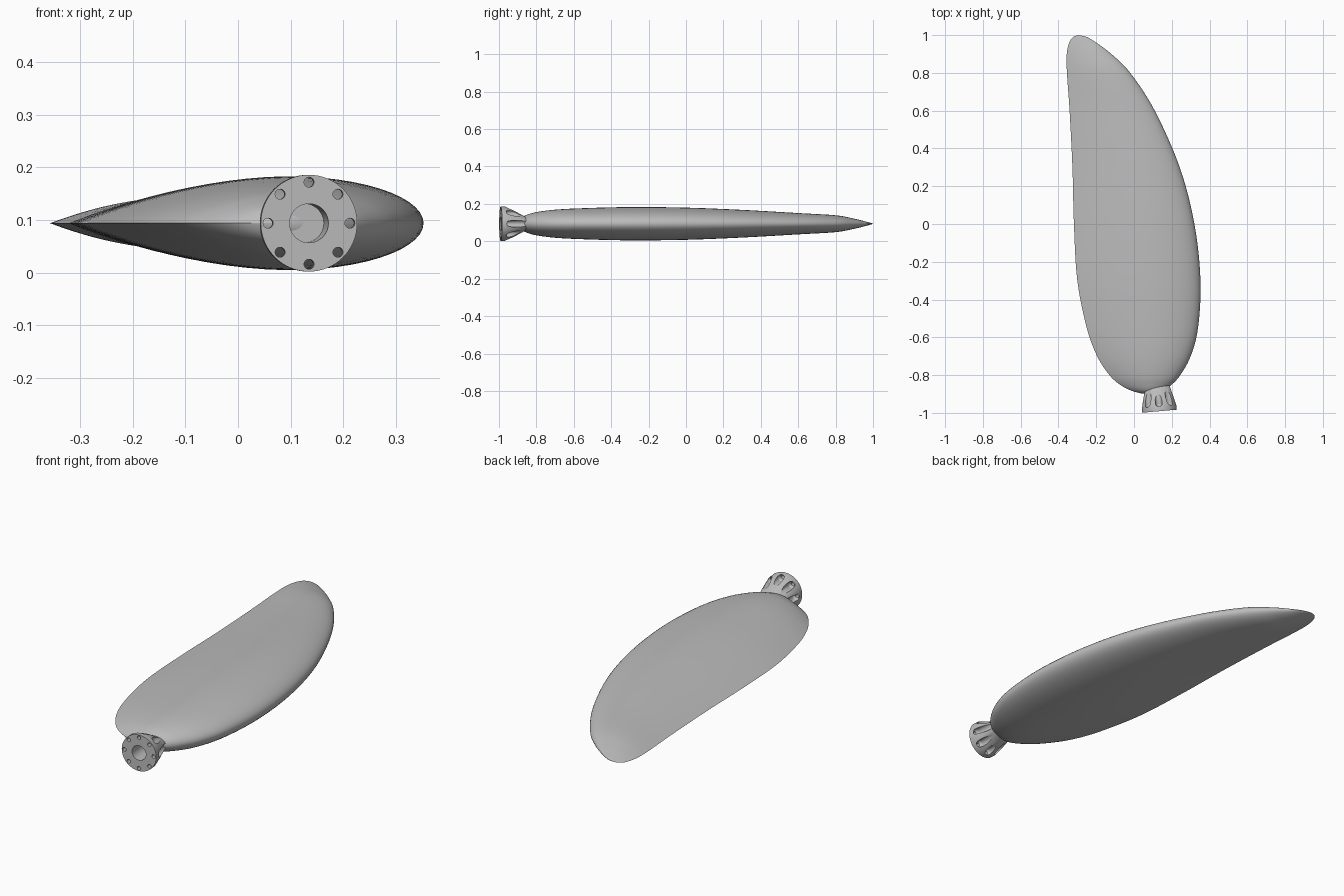
import bpy, bmesh
from math import sin, cos, pi, sqrt, radians
from mathutils import Matrix, Vector

cube = bpy.data.objects.get("Cube")
if cube:
    bpy.data.objects.remove(cube, do_unlink=True)

MID_Z = 0.094      # height of the symmetry plane

grey = bpy.data.materials.new("plain grey")
grey.use_nodes = True
grey.diffuse_color = (0.5, 0.5, 0.5, 1)
grey.node_tree.nodes["Principled BSDF"].inputs["Base Color"].default_value = grey.diffuse_color


def loft(bm, rings):
    """Skin a list of equal closed rings and cap both ends."""
    loops = [[bm.verts.new(p) for p in ring] for ring in rings]
    count = len(loops[0])
    for low, high in zip(loops, loops[1:]):
        for i in range(count):
            j = (i + 1) % count
            bm.faces.new((low[i], low[j], high[j], high[i]))
    bm.faces.new(loops[0][::-1])
    bm.faces.new(loops[-1])


def ellipse(height, rx, ry, count, offset=(0, 0)):
    angles = [2 * pi * i / count for i in range(count)]
    return [(offset[0] + rx * cos(a), offset[1] + ry * sin(a), height) for a in angles]


def finish(bm, name):
    bmesh.ops.remove_doubles(bm, verts=bm.verts, dist=0.00005)
    bmesh.ops.recalc_face_normals(bm, faces=bm.faces)
    mesh = bpy.data.meshes.new(name)
    bm.to_mesh(mesh)
    bm.free()
    mesh.materials.append(grey)
    obj = bpy.data.objects.new(name, mesh)
    bpy.context.collection.objects.link(obj)
    return obj


def smooth(obj, degrees):
    bpy.ops.object.select_all(action="DESELECT")
    obj.select_set(True)
    bpy.context.view_layer.objects.active = obj
    bpy.ops.object.shade_smooth_by_angle(angle=radians(degrees))


def catmull(a, b, c, d, t):
    return [0.5 * (2 * q + (r - p) * t + (2 * p - 5 * q + 4 * r - s) * t * t
                   + (3 * q - p - 3 * r + s) * t ** 3) for p, q, r, s in zip(a, b, c, d)]


# Blade stations: span position, trailing edge, leading edge, half thickness
stations = [
    (-.90, .07, .07, 0), (-.895, .03, .11, .016), (-.88, -.02, .155, .034),
    (-.85, -.075, .2, .048), (-.8, -.13, .245, .062), (-.7, -.195, .3, .075),
    (-.55, -.25, .339, .083), (-.3, -.3, .352, .089), (0, -.318, .32, .086),
    (.3, -.326, .242, .074), (.6, -.341, .11, .057), (.8, -.355, -.02, .045),
    (.9, -.356, -.12, .027), (.96, -.343, -.2, .012), (.99, -.322, -.25, .004),
    (1, -.295, -.295, 0)]


# Blade section: elliptical nose, tapering tail
def thickness(t, peak=0.39):
    if t < peak:
        return sqrt(max(0, 1 - ((peak - t) / peak) ** 2))
    return 1 - ((t - peak) / (1 - peak)) ** 1.8


HALF, STEPS = 30, 6
chord = [(1 - cos(pi * i / HALF)) / 2 for i in range(HALF + 1)]
around = [(t, 1) for t in chord] + [(t, -1) for t in chord[-2:0:-1]]
rings = []
for i in range(len(stations) - 1):
    a, b = stations[max(i - 1, 0)], stations[i]
    c, d = stations[i + 1], stations[min(i + 2, len(stations) - 1)]
    for k in range(STEPS + (i == len(stations) - 2)):
        y, back, front, half = catmull(a, b, c, d, k / STEPS)
        rings.append([(front + (back - front) * t, y,
                       MID_Z + side * max(half, 0) * thickness(t)) for t, side in around])
bm = bmesh.new()
# The end rings collapse to points
for ring in (rings[0], rings[-1]):
    centre = sum((Vector(p) for p in ring), Vector()) / len(ring)
    ring[:] = [centre + (Vector(p) - centre) * 0.05 for p in ring]
loft(bm, rings)
blade = finish(bm, "blade")
smooth(blade, 40)

# Mounting hub: round flange blending to a flat oval neck
bm = bmesh.new()
loft(bm, [ellipse(h, rx, ry, 64) for h, rx, ry in (
    (0, .092, .092), (.022, .092, .092), (.06, .085, .076), (.13, .07, .038), (.145, .067, .033))])
hub = finish(bm, "mounting_hub")

# Cutter: central bore, and bolt holes that open into round-ended pockets
BOLT, POCKET, FLOOR = 0.0095, 0.018, 0.02
bm = bmesh.new()
loft(bm, [ellipse(h, .037, .037, 40) for h in (-.02, .1)])
profile = [(-FLOOR, BOLT)]
start = sqrt(POCKET ** 2 - BOLT ** 2)
for i in range(7):
    h = -start * (1 - sin(pi / 2 * i / 6))
    profile.append((FLOOR + POCKET + h, sqrt(POCKET ** 2 - h * h)))
profile.append((.2, POCKET))
for n in range(8):
    angle = n * pi / 4
    spot = (.078 * cos(angle), .078 * sin(angle))
    loft(bm, [ellipse(h, r, r, 20, spot) for h, r in profile])
cutter = finish(bm, "hub_cutter")
cutter.hide_render = True

cut = hub.modifiers.new("holes", "BOOLEAN")
cut.operation = "DIFFERENCE"
cut.solver = "EXACT"
cut.object = cutter
bpy.context.view_layer.update()
graph = bpy.context.evaluated_depsgraph_get()
drilled = bpy.data.meshes.new_from_object(hub.evaluated_get(graph))
hub.modifiers.clear()
hub.data = drilled
bpy.data.objects.remove(cutter, do_unlink=True)

# Lay the hub along the blade root with a slight tilt
hub.data.transform(Matrix.Translation((.135, -.991, MID_Z))
                   @ Matrix.Rotation(radians(5), 4, "Z") @ Matrix.Rotation(-pi / 2, 4, "X"))
smooth(hub, 35)
